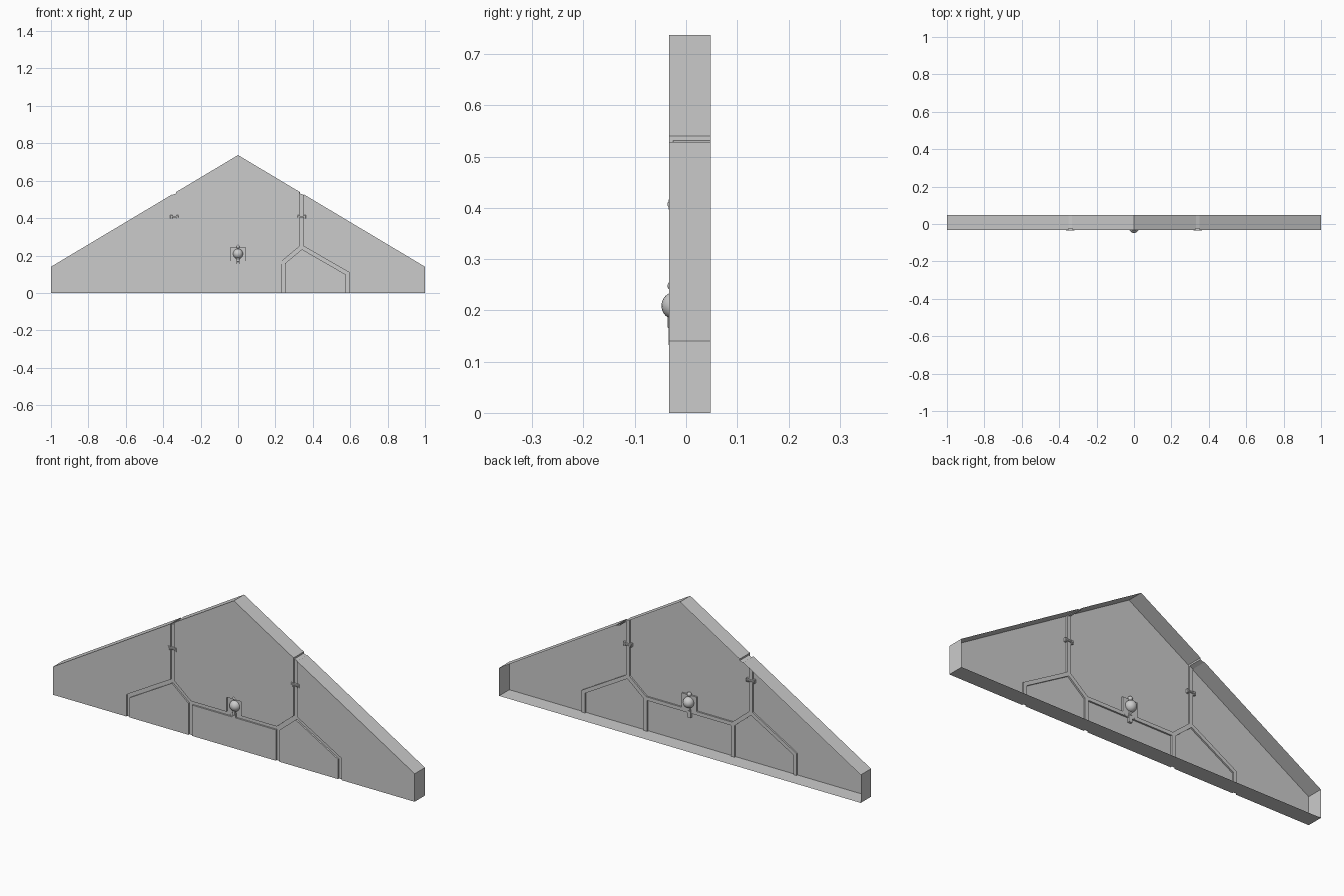
import bpy, bmesh
from mathutils import Vector, Matrix

if "Cube" in bpy.data.objects:
    bpy.data.objects.remove(bpy.data.objects["Cube"])

FRONT, BACK, FLOOR = -0.033, 0.048, -0.025
PEAK, EAVE = 0.737, 0.14
SLOPE = PEAK - EAVE


def add_object(name, bm):
    bmesh.ops.recalc_face_normals(bm, faces=bm.faces[:])
    me = bpy.data.meshes.new(name)
    bm.to_mesh(me)
    bm.free()
    ob = bpy.data.objects.new(name, me)
    bpy.context.collection.objects.link(ob)
    return ob


def prism(name, pts, y0, y1):
    """Extrude an (x, z) outline from y0 to y1."""
    bm = bmesh.new()
    a = [bm.verts.new((x, y0, z)) for x, z in pts]
    b = [bm.verts.new((x, y1, z)) for x, z in pts]
    bm.faces.new(a)
    bm.faces.new(b[::-1])
    for i in range(len(pts)):
        j = (i + 1) % len(pts)
        bm.faces.new((a[i], b[i], b[j], a[j]))
    return add_object(name, bm)


def strip(path, width):
    """Outline of a mitred band that follows a path."""
    p = [Vector(q) for q in path]
    left, right = [], []
    for i, q in enumerate(p):
        d0 = (q - p[i - 1]).normalized() if i else (p[1] - q).normalized()
        d1 = (p[i + 1] - q).normalized() if i < len(p) - 1 else d0
        n0, n1 = Vector((-d0.y, d0.x)), Vector((-d1.y, d1.x))
        m = (n0 + n1).normalized()
        off = m * (width / 2 / m.dot(n0))
        left.append(q + off)
        right.append(q - off)
    return [tuple(v) for v in left + right[::-1]]


def box(name, x, z, y0, y1, bevel=0.0):
    ob = prism(name, [(x[0], z[0]), (x[1], z[0]), (x[1], z[1]), (x[0], z[1])], y0, y1)
    if bevel:
        ob.modifiers.new("bevel", 'BEVEL').width = bevel
    return ob


def ball(name, r, loc, scale_y=1.0):
    bm = bmesh.new()
    bmesh.ops.create_uvsphere(bm, u_segments=20, v_segments=12, radius=r)
    bmesh.ops.scale(bm, vec=(1, scale_y, 1), verts=bm.verts[:])
    bmesh.ops.translate(bm, vec=loc, verts=bm.verts[:])
    for f in bm.faces:
        f.smooth = True
    return add_object(name, bm)


# gable body
body = prism("gable_panel", [(-1, 0), (1, 0), (1, EAVE), (0, PEAK), (-1, EAVE)], FRONT, BACK)

# panel grooves, centre recess and roof notches
cutters = []
for s in (-1, 1):
    main = [(s * 0.34, 0.7), (s * 0.34, 0.245), (s * 0.242, 0.163), (s * 0.242, -0.05)]
    side = [(s * 0.336, 0.2475), (s * 0.585, 0.104), (s * 0.585, -0.05)]
    cutters.append(prism("groove_main", strip(main, 0.02), -0.1, FLOOR + s * 0.0001))
    cutters.append(prism("groove_side", strip(side, 0.0185), -0.1, FLOOR + s * 0.0002))
    x0, x1 = 0.3302, 0.3498
    notch = [(s * x0, PEAK - SLOPE * x0 - 0.008), (s * x1, PEAK - SLOPE * x1 - 0.004),
             (s * x1, 0.7), (s * x0, 0.7)]
    cutters.append(prism("roof_notch", notch, -0.2, 0.2))
cutters.append(prism("groove_centre", strip([(-0.24, 0.163), (0.24, 0.163)], 0.018), -0.1, FLOOR))
cutters.append(box("knob_recess", (-0.041, 0.041), (0.16, 0.244), -0.1, FLOOR + 0.0003))

bpy.context.view_layer.objects.active = body
for c in cutters:
    m = body.modifiers.new("cut", 'BOOLEAN')
    m.operation, m.solver, m.object = 'DIFFERENCE', 'EXACT', c
    bpy.ops.object.modifier_apply(modifier=m.name)
for c in cutters:
    bpy.data.objects.remove(c)

# the back is open
bm = bmesh.new()
bm.from_mesh(body.data)
rear = [f for f in bm.faces if f.calc_center_median().y > BACK - 0.001]
bmesh.ops.delete(bm, geom=rear, context='FACES')
bm.to_mesh(body.data)
bm.free()

# small clips bridging the upright grooves
for s in (-1, 1):
    c = s * 0.34
    box("clip_bar", (c - 0.022, c + 0.022), (0.402, 0.412), -0.036, -0.02, 0.002)
    for t in (-1, 1):
        e = c + t * 0.017
        box("clip_end", (e - 0.006, e + 0.006), (0.397, 0.416), -0.0345, -0.022, 0.001)

# centre knob with its pivot and hanging strap
ball("centre_knob", 0.027, (0, -0.021, 0.209))
ball("knob_pivot", 0.011, (0, -0.025, 0.248))
box("knob_stem", (-0.007, 0.007), (0.165, 0.2), -0.036, -0.02, 0.002)
box("knob_strap", (-0.009, 0.009), (0.132, 0.175), -0.0345, -0.022)
